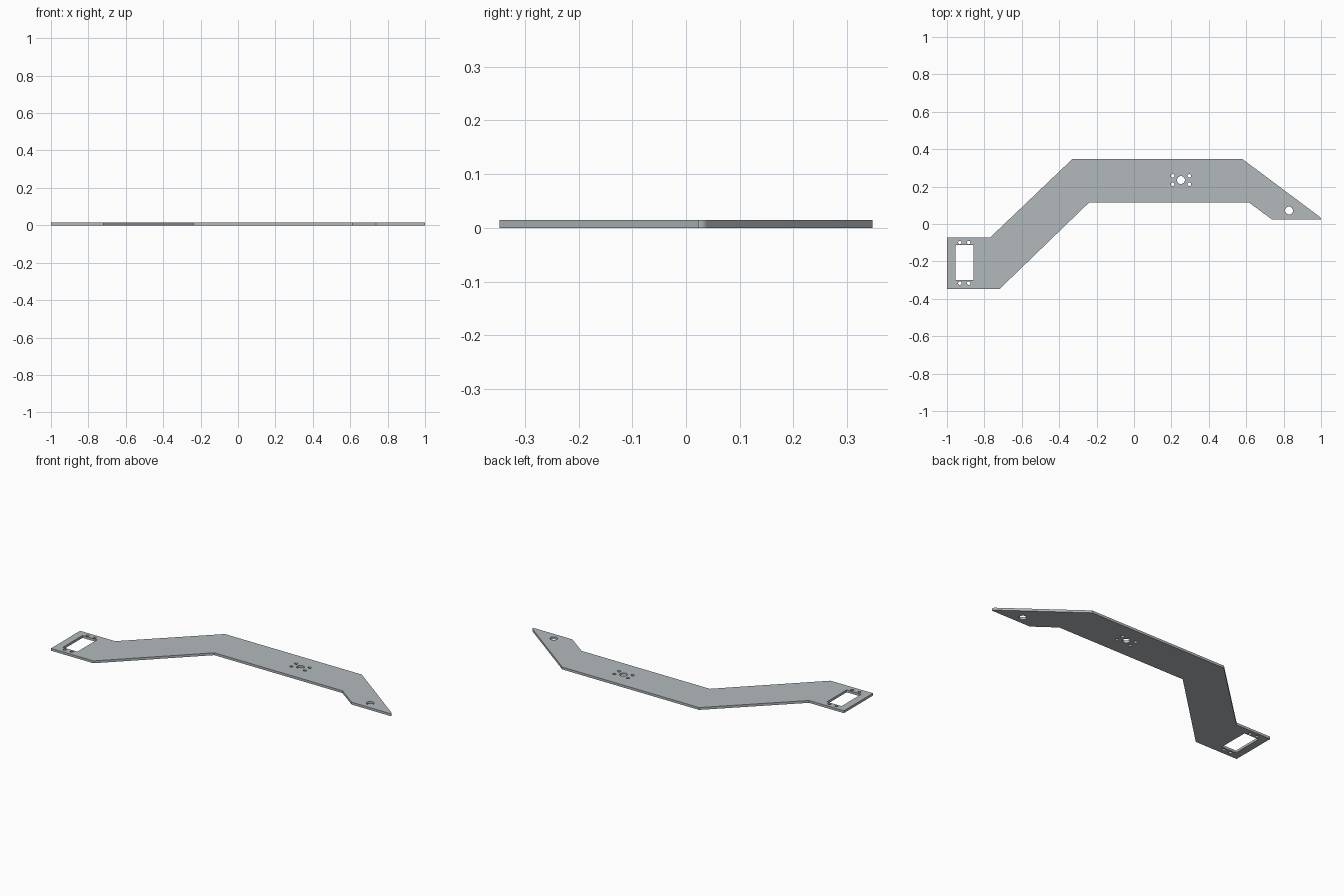
import bpy, bmesh, math

if "Cube" in bpy.data.objects:
    bpy.data.objects.remove(bpy.data.objects["Cube"])

THICK = 0.0143


def circle(cx, cy, r, n=32):
    return [(cx + r * math.cos(2 * math.pi * i / n),
             cy + r * math.sin(2 * math.pi * i / n)) for i in range(n)]


# Outer profile of the bent arm, counter-clockwise, with a rounded tip
tip = [(0.98 + 0.02 * math.cos(math.radians(a)), 0.0235 + 0.02 * math.sin(math.radians(a)))
       for a in (0, 9, 18, 27, 36, 45, 53.5)]
outline = [(-1, -0.347), (-0.718, -0.347), (-0.239, 0.116), (0.613, 0.116),
           (0.739, 0.0235)] + tip + [(0.58, 0.347), (-0.33, 0.347),
           (-0.768, -0.071), (-1, -0.071)]

# Servo window with two screw holes at each end
loops = [outline, [(-0.955, -0.3), (-0.858, -0.3), (-0.858, -0.113), (-0.955, -0.113)]]
for x in (-0.931, -0.884):
    for y in (-0.099, -0.316):
        loops.append(circle(x, y, 0.0095, 24))

# Centre bore with four screw holes around it, and the tip pivot hole
loops.append(circle(0.251, 0.235, 0.021))
for x in (0.206, 0.296):
    for y in (0.2125, 0.2575):
        loops.append(circle(x, y, 0.0095, 24))
loops.append(circle(0.829, 0.072, 0.021))

# Fill the profile around the holes, then extrude to plate thickness
bm = bmesh.new()
edges = []
for loop in loops:
    vs = [bm.verts.new((x, y, 0)) for x, y in loop]
    edges += [bm.edges.new((vs[i - 1], vs[i])) for i in range(len(vs))]
bmesh.ops.triangle_fill(bm, edges=edges, use_beauty=True, normal=(0, 0, 1))
ext = bmesh.ops.extrude_face_region(bm, geom=bm.faces[:], use_keep_orig=True)
top = [g for g in ext["geom"] if isinstance(g, bmesh.types.BMVert)]
bmesh.ops.translate(bm, verts=top, vec=(0, 0, THICK))
bmesh.ops.recalc_face_normals(bm, faces=bm.faces[:])
mesh = bpy.data.meshes.new("arm_plate")
bm.to_mesh(mesh)
bm.free()

plate = bpy.data.objects.new("arm_plate", mesh)
bpy.context.collection.objects.link(plate)

# Light grey metal
mat = bpy.data.materials.new("light_grey_metal")
mat.diffuse_color = (0.45, 0.485, 0.503, 1)
mat.use_nodes = True
mat.node_tree.nodes["Principled BSDF"].inputs["Base Color"].default_value = mat.diffuse_color
mesh.materials.append(mat)

bpy.context.view_layer.objects.active = plate
plate.select_set(True)
bpy.ops.object.shade_smooth_by_angle(angle=math.radians(30))
